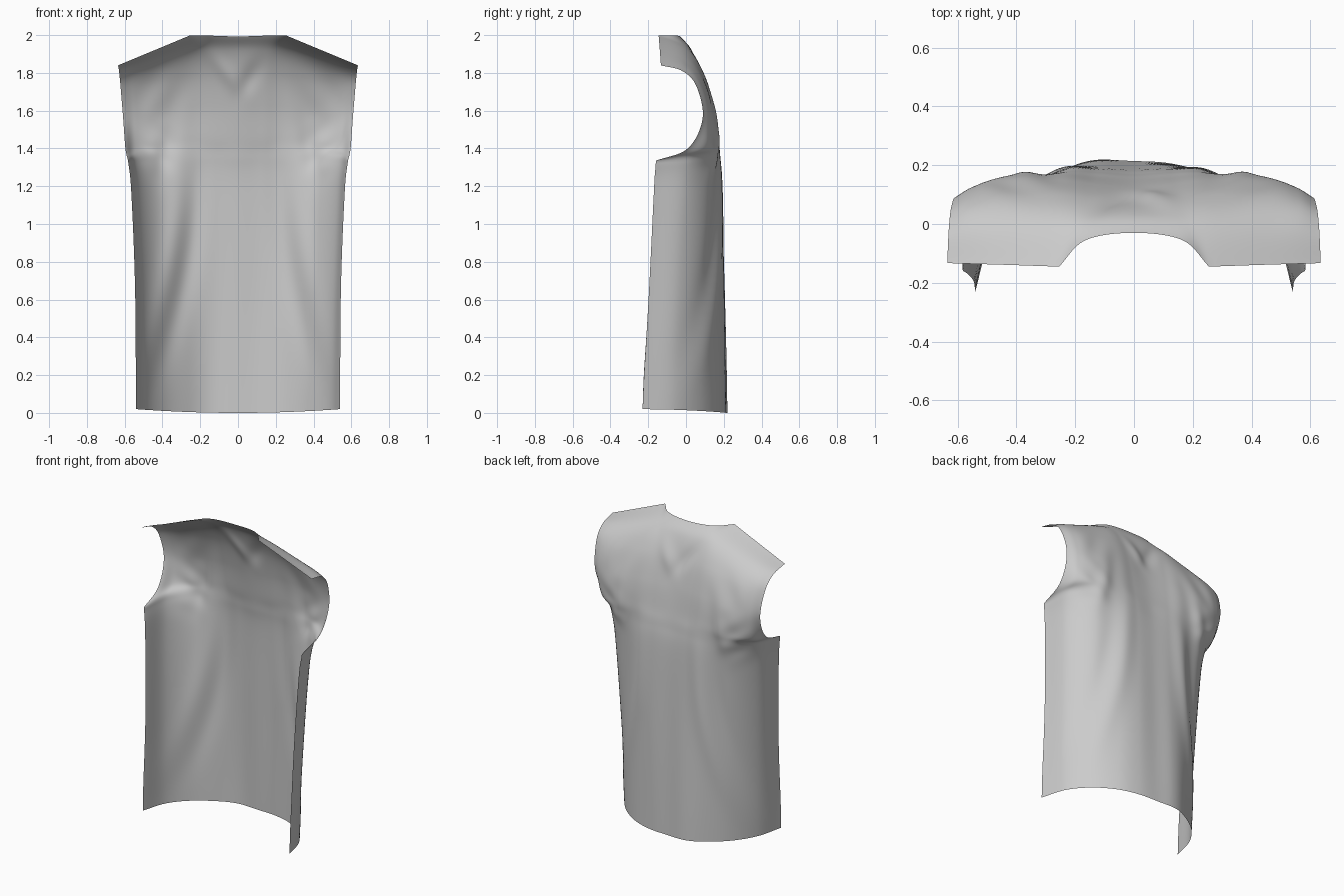
import bpy, math

if "Cube" in bpy.data.objects:
    bpy.data.objects.remove(bpy.data.objects["Cube"])

# Half cross-sections, hem to neck: centre z, edge z, x of columns, y of columns
ROWS = [
    (0.00, 0.02, (0, .13, .26, .39, .49, .54), (.213, .205, .165, .075, -.06, -.23)),
    (0.65, 0.66, (0, .13, .26, .40, .505, .545), (.20, .20, .17, .095, -.035, -.195)),
    (1.18, 1.17, (0, .12, .24, .41, .525, .565), (.185, .188, .18, .125, .0, -.17)),
    (1.36, 1.335, (0, .12, .23, .42, .54, .582), (.168, .175, .175, .145, .035, -.16)),
    (1.46, 1.40, (0, .125, .24, .43, .545, .596), (.153, .16, .168, .158, .105, .01)),
    (1.62, 1.56, (0, .13, .245, .45, .55, .608), (.125, .135, .147, .15, .125, .088)),
    (1.79, 1.73, (0, .135, .25, .46, .56, .622), (.08, .09, .097, .094, .08, .055)),
    (1.92, 1.81, (0, .15, .25, .46, .56, .63), (.03, .025, .01, .004, -.002, -.02)),
    (1.993, 1.84, (0, .165, .255, .46, .56, .635), (-.03, -.055, -.145, -.138, -.135, -.133)),
]


def catmull(pts, t, corners=()):
    """Smooth curve through points; the curve breaks at corner indices."""
    n = len(pts) - 1
    i = min(int(t), n - 1)
    f = t - i
    b, c = pts[i], pts[i + 1]
    open_start = i == 0 or i in corners
    open_end = i + 2 > n or i + 1 in corners
    a = [2 * p - q for p, q in zip(b, c)] if open_start else pts[i - 1]
    d = [2 * q - p for p, q in zip(b, c)] if open_end else pts[i + 2]
    return [0.5 * (2 * q + (r - p) * f + (2 * p - 5 * q + 4 * r - s) * f * f
                   + (3 * q - p - 3 * r + s) * f ** 3)
            for p, q, r, s in zip(a, b, c, d)]


def full_row(zc, ze, xs, ys):
    half = []
    for x, y in zip(xs, ys):
        w = max(0, (x - .25) / (xs[-1] - .25))
        if zc == 0:
            w = (x / xs[-1]) ** 2
        top = .007 * min(1, x / .25) * (1 - w) if zc > 1.95 else 0
        half.append((x, y, zc + (ze - zc) * w + top))
    return [(-x, y, z) for x, y, z in half[:0:-1]] + half


def bell(v, width):
    return math.exp(-(v / width) ** 2)


# Long drape folds, shoulder wrinkles and underarm creases
def folds(x, z):
    side = abs(x)
    line = .27 + .2 * (max(0, 1.3 - z) / 1.1) ** 2
    u = (side - line) / .075
    d = -(.036 if x < 0 else .026) * u * math.exp(-u * u) * bell(z - .8, .5)
    d += .014 * bell(x + .16, .1) * bell(z, .6)
    d += .014 * bell(side - .38 + .2 * (z - 1.4), .05) * bell(z - 1.42, .16)
    d += .012 * bell(x - .06 - .4 * (z - 1.76), .05) * bell(z - 1.77, .09)
    d -= .012 * bell(x + .06 + .6 * (z - 1.8), .05) * bell(z - 1.8, .1)
    d += .004 * math.sin(42 * (z - 1.4 + .7 * (.55 - side))) * bell(side - .47, .1) * bell(z - 1.38, .13)
    d += .004 * math.sin(36 * (side * .8 + z * .5)) * bell(side - .4, .12) * bell(z - 1.65, .15)
    return d


rows = [full_row(*r) for r in ROWS]
SUB = 12
nu, nv = 10 * SUB, 8 * SUB
verts, faces = [], []
for j in range(nv + 1):
    for i in range(nu + 1):
        # Neck points are corners on the top row only
        across = [catmull(r, i / SUB, (3, 7) if r is rows[-1] else ()) for r in rows]
        soft = catmull(across, j / SUB)
        sharp = catmull(across, j / SUB, (3,))
        # The underarm point is a corner on the side edge only
        w = max(0, (abs(2 * i / nu - 1) - .8) / .2)
        x, y, z = [p + (q - p) * w for p, q in zip(soft, sharp)]
        verts.append((x, y + folds(x, z), min(z, 2.0)))
for j in range(nv):
    for i in range(nu):
        a = j * (nu + 1) + i
        faces.append((a, a + 1, a + nu + 2, a + nu + 1))

# Open cloth back panel of a sleeveless garment, outside facing +y
mesh = bpy.data.meshes.new("garment_back_panel")
mesh.from_pydata(verts, [], faces)
mesh.polygons.foreach_set("use_smooth", [True] * len(faces))
if sum(p.normal.y for p in mesh.polygons) < 0:
    mesh.flip_normals()
panel = bpy.data.objects.new("garment_back_panel", mesh)
bpy.context.collection.objects.link(panel)
